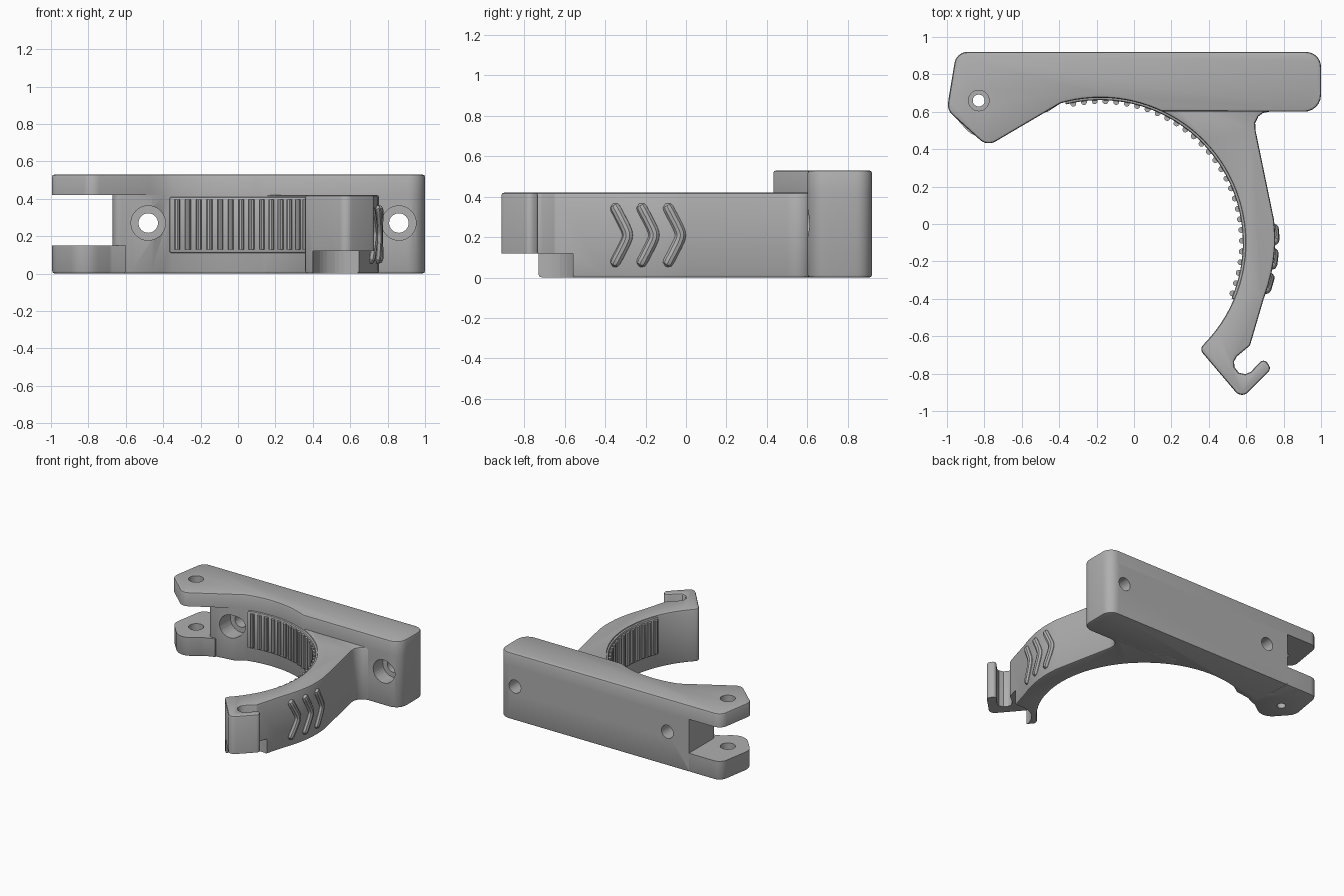
import bpy, bmesh
from math import sin, cos, radians, tan, acos
from mathutils import Vector

old = bpy.data.objects.get("Cube")
if old:
    bpy.data.objects.remove(old, do_unlink=True)

GREY = (0.43, 0.43, 0.43, 1)
mat = bpy.data.materials.new("matte grey")
mat.use_nodes = True
mat.diffuse_color = GREY
mat.node_tree.nodes["Principled BSDF"].inputs["Base Color"].default_value = GREY

CENTRE = Vector((-0.18, -0.1))
ARC = 0.775
SCREWS = (-0.48, 0.86)
PIVOT = (-0.83, 0.66)


def polar(radius, degrees):
    a = radians(degrees)
    return (CENTRE.x + radius * cos(a), CENTRE.y + radius * sin(a))


def arc(radius, start, end, steps):
    return [polar(radius, start + (end - start) * i / steps) for i in range(steps + 1)]


def rounded(points, steps=6):
    """Outline in which a third value on a point gives its corner radius."""
    out = []
    for i, p in enumerate(points):
        here = Vector(p[:2])
        r = p[2] if len(p) > 2 else 0
        if not r:
            out.append(here)
            continue
        a = (Vector(points[i - 1][:2]) - here).normalized()
        b = (Vector(points[(i + 1) % len(points)][:2]) - here).normalized()
        half = acos(max(-1, min(1, a.dot(b)))) / 2
        start, end = here + a * r / tan(half), here + b * r / tan(half)
        mid = here + (a + b).normalized() * r / sin(half)
        u, v = start - mid, end - mid
        total = acos(max(-1, min(1, u.dot(v) / (r * r))))
        for k in range(steps + 1):
            t = total * k / steps
            out.append(mid + (u * sin(total - t) + v * sin(t)) / sin(total))
    return out


def finish(obj):
    obj.data.materials.clear()
    obj.data.materials.append(mat)
    bpy.ops.object.select_all(action="DESELECT")
    obj.select_set(True)
    bpy.context.view_layer.objects.active = obj
    bpy.ops.object.shade_smooth_by_angle(angle=radians(32))


def prism(name, outline, low, high, soft=(), size=0.014):
    """Extrude an outline; 'soft' lists the cap heights with rounded rims."""
    bm = bmesh.new()
    face = bm.faces.new([bm.verts.new((p[0], p[1], low)) for p in outline])
    top = bmesh.ops.extrude_face_region(bm, geom=[face])["geom"]
    for v in top:
        if isinstance(v, bmesh.types.BMVert):
            v.co.z = high
    bmesh.ops.recalc_face_normals(bm, faces=bm.faces[:])
    rims = [e for e in bm.edges if any(all(abs(v.co.z - z) < 1e-5 for v in e.verts) for z in soft)]
    if rims:
        bmesh.ops.bevel(bm, geom=rims, offset=size, segments=2, profile=0.5,
                        affect="EDGES", clamp_overlap=False)
    mesh = bpy.data.meshes.new(name)
    bm.to_mesh(mesh)
    bm.free()
    obj = bpy.data.objects.new(name, mesh)
    bpy.context.collection.objects.link(obj)
    finish(obj)
    return obj


def cylinder(radius, start, end, sides=32):
    a, b = Vector(start), Vector(end)
    bpy.ops.mesh.primitive_cylinder_add(vertices=sides, radius=radius, depth=(b - a).length,
                                        location=(a + b) / 2,
                                        rotation=(b - a).to_track_quat("Z", "Y").to_euler())
    return bpy.context.object


def cut(obj, cutters):
    """Apply boolean cuts, then drop the cutters."""
    for c in cutters:
        c.hide_render = True
        mod = obj.modifiers.new("cut", "BOOLEAN")
        mod.operation, mod.solver, mod.object = "DIFFERENCE", "EXACT", c
        bpy.context.view_layer.objects.active = obj
        bpy.ops.object.modifier_apply(modifier=mod.name)
        bpy.data.objects.remove(c, do_unlink=True)
    finish(obj)


# Upper plate with its overhanging pivot ear
right_end = [(1, 0.6, 0.09), (1, 0.92, 0.08)]
upper = rounded([(-0.95, 0.92, 0.07), (-1, 0.61, 0.07), (-0.785, 0.415, 0.07), (-0.47, 0.6, 0.15)]
                + arc(ARC, 106, 65, 14) + right_end)
plate = prism("upper_plate", upper, 0.42, 0.53, (0.53,))
cut(plate, [cylinder(0.055, (*PIVOT, 0.4), (*PIVOT, 0.6))])

# Main block below it, with two countersunk screw holes
block = rounded([(-0.67, 0.92), (-0.67, 0.57, 0.04), (-0.57, 0.585), (-0.46, 0.6)]
                + arc(ARC, 106, 65, 14) + right_end)
body = prism("mounting_block", block, 0, 0.42, (0,))
holes = []
for x in SCREWS:
    holes.append(cylinder(0.052, (x, 0.4, 0.27), (x, 1, 0.27)))
    holes.append(cylinder(0.092, (x, 0.4, 0.27), (x, 0.72, 0.27)))
cut(body, holes)

# Lower pivot ear
ear = prism("lower_ear", rounded([(-0.95, 0.92, 0.07), (-1, 0.62, 0.1), (-0.83, 0.43, 0.11),
                                  (-0.68, 0.54, 0.06), (-0.6, 0.57), (-0.6, 0.7), (-0.67, 0.75),
                                  (-0.67, 0.92)]), 0, 0.15, (0,))
cut(ear, [cylinder(0.032, (*PIVOT, -0.1), (*PIVOT, 0.3)),
          cylinder(0.055, (*PIVOT, 0.05), (*PIVOT, 0.3))])


def arm_x(y):
    return 0.755 - 0.6 * (y + 0.08) ** 2


# Curved arm ending in a latch hook
hook = [(0.35, -0.67, 0.03), (0.575, -0.935, 0.045), (0.735, -0.775, 0.03), (0.695, -0.715, 0.026),
        (0.625, -0.79), (0.595, -0.803), (0.56, -0.795), (0.537, -0.765), (0.535, -0.735),
        (0.55, -0.708), (0.62, -0.65, 0.025)]
outer = [(arm_x(y), y) for y in (-0.4, -0.33, -0.26, -0.19, -0.12, -0.05, 0.02)]
root = [(0.65, 0.5), (0.648, 0.54), (0.665, 0.575), (0.69, 0.594), (0.73, 0.602), (0.73, 0.7), (0.15, 0.7)]
arm = prism("curved_arm", rounded(arc(ARC, 65, -44, 32) + hook + outer + root), 0, 0.42, (0, 0.42))
relief = prism("hook_relief", [(0.2, -1), (0.9, -1), (0.9, -0.745), (0.2, -0.745)], -0.1, 0.12)
cut(arm, [cylinder(0.19, (0.59, -0.74, -0.1), (0.59, -0.74, 0.12), 48), relief])

# Grip pad and its vertical ribs
prism("grip_pad", arc(0.762, 104, -23, 42) + arc(0.81, -23, 104, 42), 0.11, 0.41, (0.11, 0.41), 0.012)
RIBS = 29
for i in range(RIBS):
    x, y = polar(0.757, 101 - 122 * i / (RIBS - 1))
    rib = cylinder(0.016, (x, y, 0.13), (x, y, 0.395), 10)
    rib.name = f"grip_rib_{i + 1}"
    finish(rib)

# Raised chevrons on the outside of the arm
for n in range(3):
    shift = 0.13 * n
    curve = bpy.data.curves.new(f"chevron_{n + 1}", "CURVE")
    curve.dimensions = "3D"
    curve.bevel_depth = 0.028
    curve.bevel_resolution = 3
    spline = curve.splines.new("POLY")
    steps = 24
    spline.points.add(steps)
    for i, p in enumerate(spline.points):
        t = 2 * i / steps - 1
        y = -0.275 + shift - 0.085 * (t * t + 0.02) ** 0.5
        p.co = (arm_x(y) - 0.006, y, 0.21 + 0.158 * t, 1)
        tip = max(0, (abs(t) - 0.82) / 0.18)
        p.radius = max(0.05, max(0, 1 - tip * tip) ** 0.5)
    obj = bpy.data.objects.new(curve.name, curve)
    bpy.context.collection.objects.link(obj)
    bpy.ops.object.select_all(action="DESELECT")
    obj.select_set(True)
    bpy.context.view_layer.objects.active = obj
    bpy.ops.object.convert(target="MESH")
    finish(bpy.context.object)
